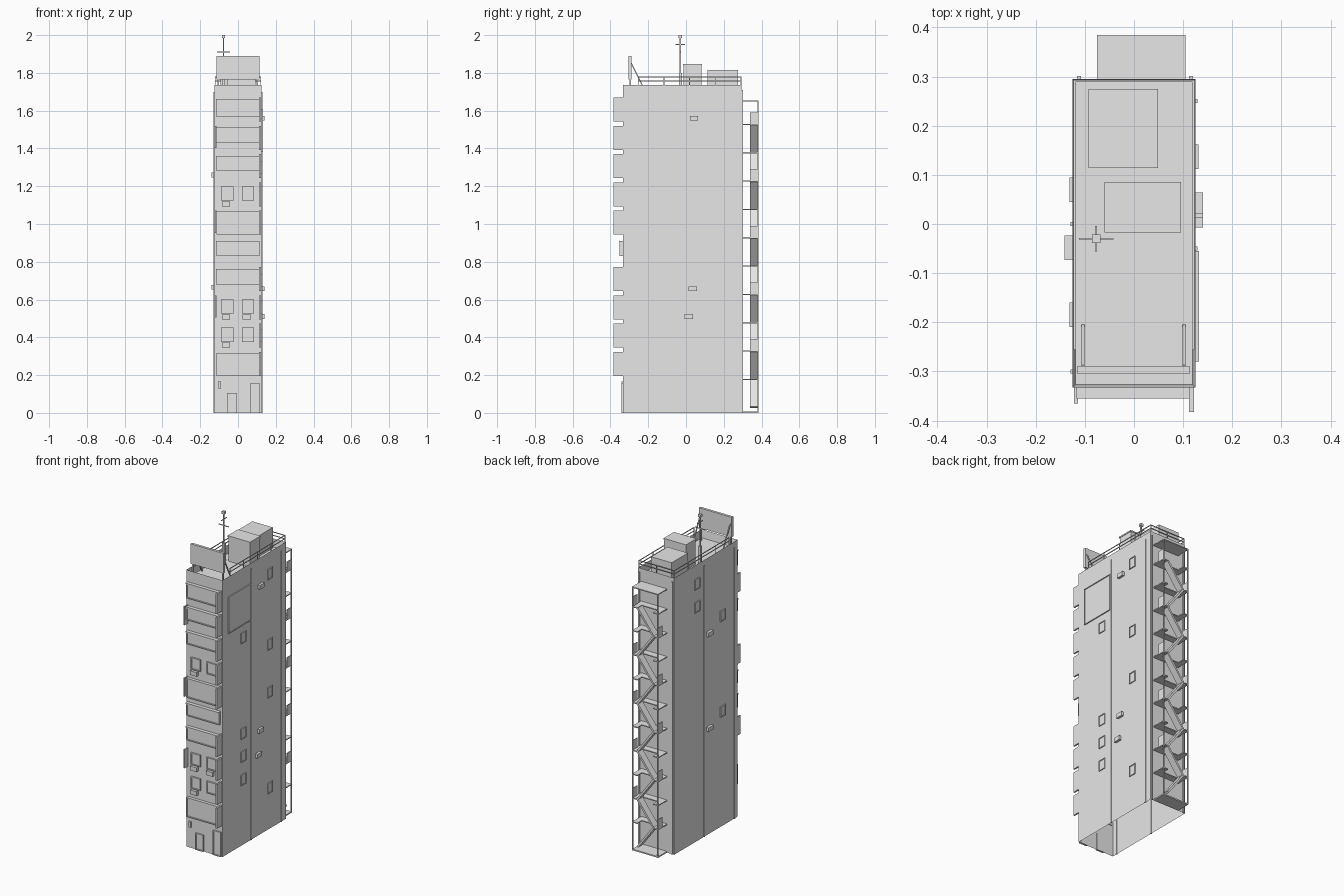
import bpy, bmesh
from mathutils import Vector

cube = bpy.data.objects.get("Cube")
if cube:
    bpy.data.objects.remove(cube, do_unlink=True)

mat = bpy.data.materials.new("pale grey")
mat.use_nodes = True
GREY = (0.8, 0.8, 0.8, 1)
mat.diffuse_color = GREY
mat.node_tree.nodes["Principled BSDF"].inputs["Base Color"].default_value = GREY

parts = {}
FRONT, BACK, SIDE, TOP, ROOF = -0.333, 0.295, 0.125, 1.735, 1.685
PITCH = 0.15


def part(name):
    return parts.setdefault(name, bmesh.new())


def box(name, x0, x1, y0, y1, z0, z1):
    bm = part(name)
    verts = bmesh.ops.create_cube(bm, size=1)["verts"]
    for v in verts:
        v.co = Vector(((x0 + x1) / 2 + v.co.x * (x1 - x0),
                       (y0 + y1) / 2 + v.co.y * (y1 - y0),
                       (z0 + z1) / 2 + v.co.z * (z1 - z0)))
    return verts


def beam(name, a, b, w, h):
    """Rectangular bar from a to b, w across and h in height."""
    a, b = Vector(a), Vector(b)
    d = b - a
    rot = d.to_track_quat('X', 'Z').to_matrix()
    for v in bmesh.ops.create_cube(part(name), size=1)["verts"]:
        v.co = (a + b) / 2 + rot @ Vector((v.co.x * d.length, v.co.y * w, v.co.z * h))


def front_panel(name, x0, x1, z0, z1, depth=0.019, rim=0.006):
    """Pane with a raised frame on the front wall."""
    y = FRONT - depth
    box(name, x0, x1, y + 0.006, FRONT + 0.004, z0, z1)
    for a, b in ((x0, x0 + rim), (x1 - rim, x1)):
        box(name + "_frame", a, b, y, FRONT, z0, z1)
    for a, b in ((z0, z0 + rim), (z1 - rim, z1)):
        box(name + "_frame", x0, x1, y, FRONT, a, b)


def side_panel(name, s, y0, y1, z0, z1, depth=0.006, rim=0.005):
    """Pane with a raised frame on a side wall; s is the side's sign."""
    def slab(n, d, a, b, c, e):
        xs = sorted((s * (SIDE - 0.003), s * (SIDE + d)))
        box(n, *xs, a, b, c, e)
    slab(name, depth * 0.4, y0, y1, z0, z1)
    for a, b in ((y0, y0 + rim), (y1 - rim, y1)):
        slab(name + "_frame", depth, a, b, z0, z1)
    for a, b in ((z0, z0 + rim), (z1 - rim, z1)):
        slab(name + "_frame", depth, y0, y1, a, b)


# Tower shell: open underneath, roof sunk behind a parapet
box("tower", -SIDE, SIDE, FRONT, BACK, 0, TOP)
shell = parts["tower"]
shell.faces.ensure_lookup_table()
bottom = [f for f in shell.faces if f.calc_center_median().z < 0.01]
bmesh.ops.delete(shell, geom=bottom, context='FACES_ONLY')
roof = [f for f in shell.faces if f.calc_center_median().z > TOP - 0.01]
bmesh.ops.inset_region(shell, faces=roof, thickness=0.009)
for v in roof[0].verts:
    v.co.z = ROOF

# Front storeys: bays, ribbon windows, or pairs of windows with coolers
fl = lambda k: 0.196 + 0.1495 * k
for k in (0, 5):
    front_panel("front_bay", -0.115, 0.113, fl(k), fl(k) + 0.122)
for k, lo, hi in ((3, 0.032, 0.112), (4, 0.036, 0.111), (7, 0.037, 0.111),
                  (8, 0.038, 0.116), (9, 0.025, 0.115)):
    front_panel("ribbon_window", -0.115, 0.113, fl(k) + lo, fl(k) + hi)
    box("window_eave", -0.117, 0.113, FRONT - 0.022, FRONT, fl(k) + hi, fl(k) + hi + 0.006)
for k in (1, 2, 6):
    for i, x in enumerate((-0.09, 0.02)):
        front_panel("front_window", x, x + 0.065, fl(k) + 0.031, fl(k) + 0.106, 0.01)
        if i == 0 or k == 2:
            box("front_cooler", x + 0.004, x + 0.048, FRONT - 0.018, FRONT, fl(k), fl(k) + 0.026)

# Projecting sign fins
for k in range(10):
    if k != 4:
        box("left_sign_fin", 0.112, 0.122, FRONT - 0.05, FRONT, fl(k), fl(k) + 0.127)
for k in (2, 5, 8):
    box("right_sign_fin", -0.122, -0.114, FRONT - 0.032, FRONT, fl(k) + 0.01, fl(k) + 0.127)

# Street doors
front_panel("street_door", -0.058, -0.004, 0, 0.105, 0.008)
front_panel("stair_door", 0.063, 0.117, 0, 0.155, 0.008)
box("door_lamp", -0.105, -0.09, FRONT - 0.008, FRONT, 0.13, 0.165)

# Side windows, wall board, coolers and pipes
for y, heights in ((0.137, (1.60, 1.158, 0.858, 0.258)), (-0.127, (1.30, 0.70, 0.556, 0.41))):
    for z in heights:
        side_panel("left_window", 1, y - 0.025, y + 0.025, z - 0.033, z + 0.033)
for y, heights in ((0.07, (1.614, 1.47)), (-0.185, (1.32, 0.72))):
    for z in heights:
        side_panel("right_window", -1, y - 0.025, y + 0.025, z - 0.033, z + 0.033)
side_panel("wall_board", 1, -0.28, -0.055, 1.38, 1.61, 0.007)
for y, z in ((0.042, 1.56), (0.035, 0.657), (0.015, 0.51)):
    box("left_cooler", SIDE, 0.14, y - 0.022, y + 0.022, z - 0.013, z + 0.013)
for y, z in ((-0.048, 1.26), (-0.048, 0.665)):
    box("right_cooler", -0.141, -SIDE, y - 0.025, y + 0.025, z - 0.013, z + 0.013)
for x, y in ((SIDE, -0.05), (SIDE, 0.25), (-SIDE, 0.0), (-SIDE, -0.3)):
    box("drain_pipe", x - 0.004, x + 0.004, y - 0.004, y + 0.004, 0, 1.70)
box("drain_pipe", -0.116, -0.108, BACK, BACK + 0.006, 0, 1.71)
box("drain_pipe", 0.112, 0.12, BACK, BACK + 0.006, 0, 1.71)

# Roof houses
box("stair_house", -0.057, 0.093, -0.013, 0.083, ROOF, 1.838)
box("stair_house_cap", -0.06, 0.096, -0.017, 0.086, 1.838, 1.846)
box("water_tank", -0.093, 0.049, 0.114, 0.275, ROOF, 1.815)

# Roof board with posts and struts
box("roof_board", -0.115, 0.113, -0.305, -0.289, 1.765, 1.89)
for x in (-0.104, 0.102):
    box("board_post", x - 0.004, x + 0.004, -0.3, -0.292, ROOF, 1.77)
    beam("board_strut", (x, -0.29, 1.852), (x, -0.207, ROOF), 0.006, 0.006)

# Roof railing on three sides
for z in (1.757, 1.778):
    for x in (-0.121, 0.121):
        beam("roof_railing", (x, -0.255, z), (x, 0.291, z), 0.004, 0.004)
    beam("roof_railing", (-0.121, 0.291, z), (0.121, 0.291, z), 0.004, 0.004)
for i in range(5):
    y = -0.253 + i * 0.136
    for x in (-0.121, 0.121):
        box("railing_post", x - 0.002, x + 0.002, y - 0.002, y + 0.002, TOP - 0.01, 1.78)
box("railing_post", -0.002, 0.002, 0.289, 0.293, TOP - 0.01, 1.78)

# Mast
mx, my = -0.077, -0.03
box("mast_base", mx - 0.008, mx + 0.008, my - 0.008, my + 0.008, ROOF, 1.80)
box("mast", mx - 0.0035, mx + 0.0035, my - 0.0035, my + 0.0035, ROOF, 1.99)
box("mast_head", mx - 0.009, mx + 0.009, my - 0.009, my + 0.009, 1.984, 2.0)
beam("mast_arm", (mx - 0.035, my, 1.91), (mx + 0.035, my, 1.91), 0.004, 0.004)
beam("mast_arm", (mx, my - 0.026, 1.95), (mx, my + 0.026, 1.95), 0.004, 0.004)

# Rear fire escape: galleries, end landings, zigzag flights
X0, X1, MID, OUT = -0.075, 0.105, 0.338, 0.382
LOW, HIGH = -0.04, 0.07
for i in range(10):
    z = 0.18 + PITCH * i
    box("escape_gallery", X0, X1, BACK, MID, z - 0.006, z)
    box("escape_landing", X0, LOW, MID, OUT, z - 0.006, z)
    box("escape_landing", HIGH, X1, MID, OUT, z - 0.006, z)
    start, end = (HIGH, LOW) if i % 2 == 0 else (LOW, HIGH)
    y = (MID + OUT) / 2
    beam("escape_flight", (start, y, z - PITCH), (end, y, z - 0.003), OUT - MID, 0.012)
    ex = X0 if i % 2 == 0 else X1 - 0.004
    box("landing_guard", ex, ex + 0.004, MID, OUT, z, z + 0.06)
box("escape_base", X0, X1, BACK, OUT, 0, 0.008)
box("escape_canopy", X0, X1, BACK, 0.385, 1.648, 1.654)
for x in (X0 + 0.003, X1 - 0.003):
    box("escape_post", x - 0.003, x + 0.003, 0.378, 0.384, 0, 1.65)

# Turn every part into an object
for name, bm in parts.items():
    mesh = bpy.data.meshes.new(name)
    bm.to_mesh(mesh)
    bm.free()
    mesh.materials.append(mat)
    bpy.context.scene.collection.objects.link(bpy.data.objects.new(name, mesh))
